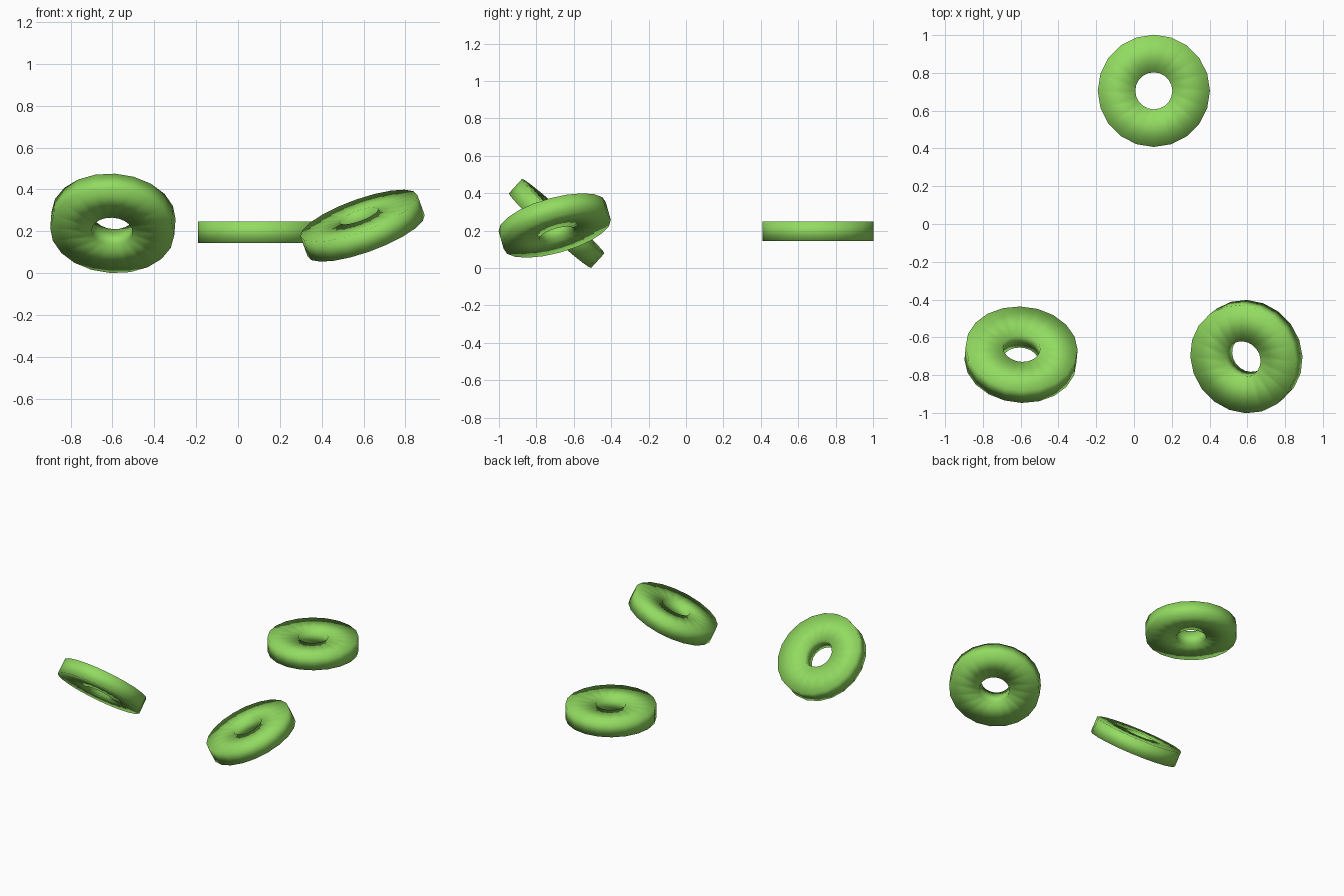
import bpy, bmesh, math
from mathutils import Vector

if "Cube" in bpy.data.objects:
    bpy.data.objects.remove(bpy.data.objects["Cube"])

SIDES = 20
OUTER, INNER, HALF = 0.297, 0.098, 0.052

green = bpy.data.materials.new("green")
green.diffuse_color = (0.29, 0.71, 0.12, 1)
green.use_nodes = True
green.node_tree.nodes["Principled BSDF"].inputs["Base Color"].default_value = green.diffuse_color


def ring(name, centre, normal):
    """Rectangular profile spun into a closed, smooth-shaded ring."""
    bm = bmesh.new()
    profile = [(OUTER, -HALF), (OUTER, HALF), (INNER, HALF), (INNER, -HALF)]
    loops = []
    for i in range(SIDES):
        a = math.tau * i / SIDES
        loops.append([bm.verts.new((r * math.cos(a), r * math.sin(a), z)) for r, z in profile])
    for i in range(SIDES):
        p, q = loops[i], loops[(i + 1) % SIDES]
        for k in range(4):
            m = (k + 1) % 4
            bm.faces.new((p[k], q[k], q[m], p[m])).smooth = True
    bmesh.ops.recalc_face_normals(bm, faces=bm.faces)
    mesh = bpy.data.meshes.new(name)
    bm.to_mesh(mesh)
    bm.free()
    mesh.materials.append(green)
    ob = bpy.data.objects.new(name, mesh)
    bpy.context.collection.objects.link(ob)
    ob.location = centre
    ob.rotation_mode = 'QUATERNION'
    ob.rotation_quaternion = Vector((0, 0, 1)).rotation_difference(Vector(normal))


# Flat ring at the back, two tilted rings at the front
ring("back_ring", (0.105, 0.705, 0.196), (0, 0, 1))
ring("left_ring", (-0.598, -0.692, 0.238), (0.06, 0.67, 0.74))
ring("right_ring", (0.595, -0.702, 0.227), (-0.33, -0.262, 0.907))
